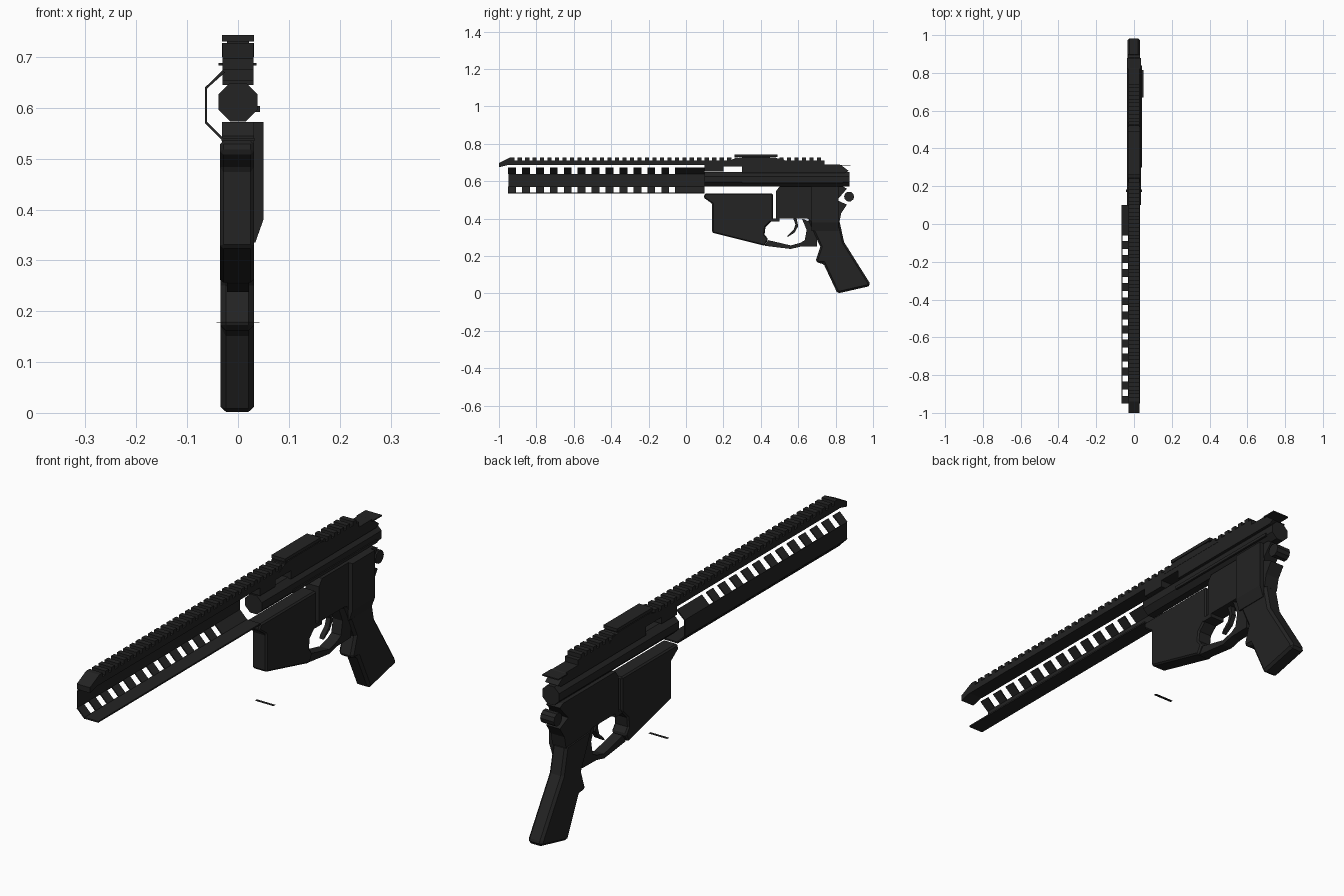
import bpy, bmesh, math

dark = bpy.data.materials.new("matte black metal")
dark.diffuse_color = (0.017, 0.017, 0.017, 1)


def prisms(name, parts, axis='x', bevel=0):
    """Extrude closed profiles. parts = (points, low, high) along x (yz points) or y (xz points)."""
    bm = bmesh.new()
    for pts, lo, hi in parts:
        rows = []
        for d in (lo, hi):
            rows.append([bm.verts.new((d, a, b) if axis == 'x' else (a, d, b)) for a, b in pts])
        n = len(pts)
        bm.faces.new(rows[0])
        bm.faces.new(rows[1][::-1])
        for i in range(n):
            j = (i + 1) % n
            bm.faces.new((rows[0][i], rows[1][i], rows[1][j], rows[0][j]))
    bmesh.ops.recalc_face_normals(bm, faces=bm.faces)
    me = bpy.data.meshes.new(name)
    bm.to_mesh(me)
    bm.free()
    me.materials.append(dark)
    ob = bpy.data.objects.new(name, me)
    bpy.context.collection.objects.link(ob)
    if bevel:
        m = ob.modifiers.new("edge chamfer", 'BEVEL')
        m.width, m.segments, m.limit_method = bevel, 1, 'ANGLE'
        m.angle_limit = math.radians(50)
    return ob


def rect(a0, a1, b0, b1):
    return [(a0, b0), (a1, b0), (a1, b1), (a0, b1)]


def ring(ca, cb, r, n, turn=0.0):
    return [(ca + r * math.cos(turn + math.tau * i / n),
             cb + r * math.sin(turn + math.tau * i / n)) for i in range(n)]


# Handguard: open half shell with one side wall and a floor
prisms("handguard_wall", [(rect(-0.065, -0.061, 0.57, 0.64), -0.95, 0.10)], 'y')
prisms("handguard_floor", [(rect(-0.032, 0.032, 0.535, 0.541), -0.95, 0.10)], 'y')
upper = [(-0.065, 0.64), (-0.061, 0.638), (-0.026, 0.669), (-0.030, 0.674)]
lower = [(-0.065, 0.57), (-0.030, 0.535), (-0.027, 0.539), (-0.061, 0.573)]
spans = [(-0.06, 0.10)] + [(-0.132 - 0.0745 * i, -0.09 - 0.0745 * i) for i in range(12)]
prisms("handguard_upper_slats", [(upper, a, b) for a, b in spans], 'y')
prisms("handguard_lower_slats", [(lower, a, b) for a, b in spans], 'y')

# Top rail with cross teeth and drooping front lip
prisms("top_rail", [(rect(-0.95, 0.74, 0.686, 0.711), -0.03, 0.03)])
prisms("rail_teeth", [(rect(y, y + 0.022, 0.711, 0.727), -0.03, 0.03)
                      for y in [-0.94 + 0.04 * i for i in range(42)]])
prisms("rail_front_lip", [([(-1.0, 0.675), (-0.94, 0.69), (-0.94, 0.727), (-1.0, 0.697)],
                           -0.03, 0.03)])

# Upper receiver: eight-sided tube, block with port, side ridge
prisms("receiver_tube", [(ring(0, 0.611, 0.041, 8, math.pi / 8), 0.10, 0.875)], 'y')
prisms("receiver_block", [
    (rect(0.10, 0.20, 0.653, 0.69), -0.03, 0.03),
    (rect(0.20, 0.30, 0.68, 0.69), -0.03, 0.03),
    ([(0.30, 0.645), (0.85, 0.645), (0.87, 0.655), (0.85, 0.67), (0.83, 0.685),
      (0.82, 0.69), (0.30, 0.69)], -0.03, 0.03)])
prisms("receiver_side_ridge", [(rect(0.30, 0.84, 0.592, 0.604), 0.034, 0.043)])
prisms("charging_handle", [(rect(0.82, 0.88, 0.683, 0.688), -0.038, 0.036)])

# Mounting plate on the rail
prisms("top_mount", [
    ([(0.22, 0.70), (0.54, 0.70), (0.52, 0.718), (0.46, 0.727), (0.29, 0.727), (0.25, 0.718)],
     -0.031, 0.031),
    (rect(0.26, 0.49, 0.730, 0.743), -0.031, 0.031),
    (rect(0.30, 0.45, 0.722, 0.733), -0.022, 0.022)])

# Front housing with sloping floor
prisms("front_housing", [([(0.10, 0.535), (0.095, 0.512), (0.14, 0.48), (0.14, 0.325),
                           (0.42, 0.255), (0.44, 0.29), (0.42, 0.315), (0.425, 0.355),
                           (0.465, 0.395), (0.465, 0.535)], -0.035, 0.031)], bevel=0.006)
# Rear housing and tang
prisms("rear_housing", [([(0.48, 0.40), (0.48, 0.545), (0.50, 0.572), (0.84, 0.572), (0.86, 0.56),
                          (0.83, 0.525), (0.805, 0.50), (0.86, 0.475), (0.83, 0.43),
                          (0.82, 0.38), (0.70, 0.37), (0.65, 0.40)], -0.031, 0.031)])
prisms("rear_side_plate", [([(0.028, 0.335), (0.034, 0.335), (0.05, 0.38), (0.05, 0.572),
                             (0.028, 0.572)], 0.67, 0.815)], 'y')
prisms("housing_link", [(rect(0.45, 0.50, 0.385, 0.402), -0.031, 0.031)])
prisms("rear_pin", [(ring(0.872, 0.518, 0.027, 10), -0.031, 0.031)])

# Guard loop and curved lever
prisms("guard_loop", [([(0.42, 0.255), (0.56, 0.238), (0.61, 0.25), (0.70, 0.252), (0.70, 0.37),
                        (0.62, 0.40), (0.645, 0.34), (0.635, 0.285), (0.61, 0.27),
                        (0.56, 0.257), (0.44, 0.285)], -0.022, 0.022)])
prisms("curved_lever", [([(0.59, 0.41), (0.60, 0.36), (0.58, 0.325), (0.54, 0.30), (0.545, 0.312),
                          (0.575, 0.34), (0.585, 0.37), (0.57, 0.41)], -0.010, 0.010)])

# Raked hand grip
prisms("hand_grip", [([(0.65, 0.40), (0.69, 0.31), (0.718, 0.25), (0.695, 0.18), (0.70, 0.163),
                       (0.735, 0.16), (0.81, 0.0), (0.985, 0.04), (0.98, 0.06),
                       (0.845, 0.275), (0.82, 0.39)], -0.034, 0.031)], bevel=0.010)

# Small loose plate beneath the front housing
prisms("loose_plate", [(rect(0.17, 0.182, 0.178, 0.179), -0.042, 0.042)])
